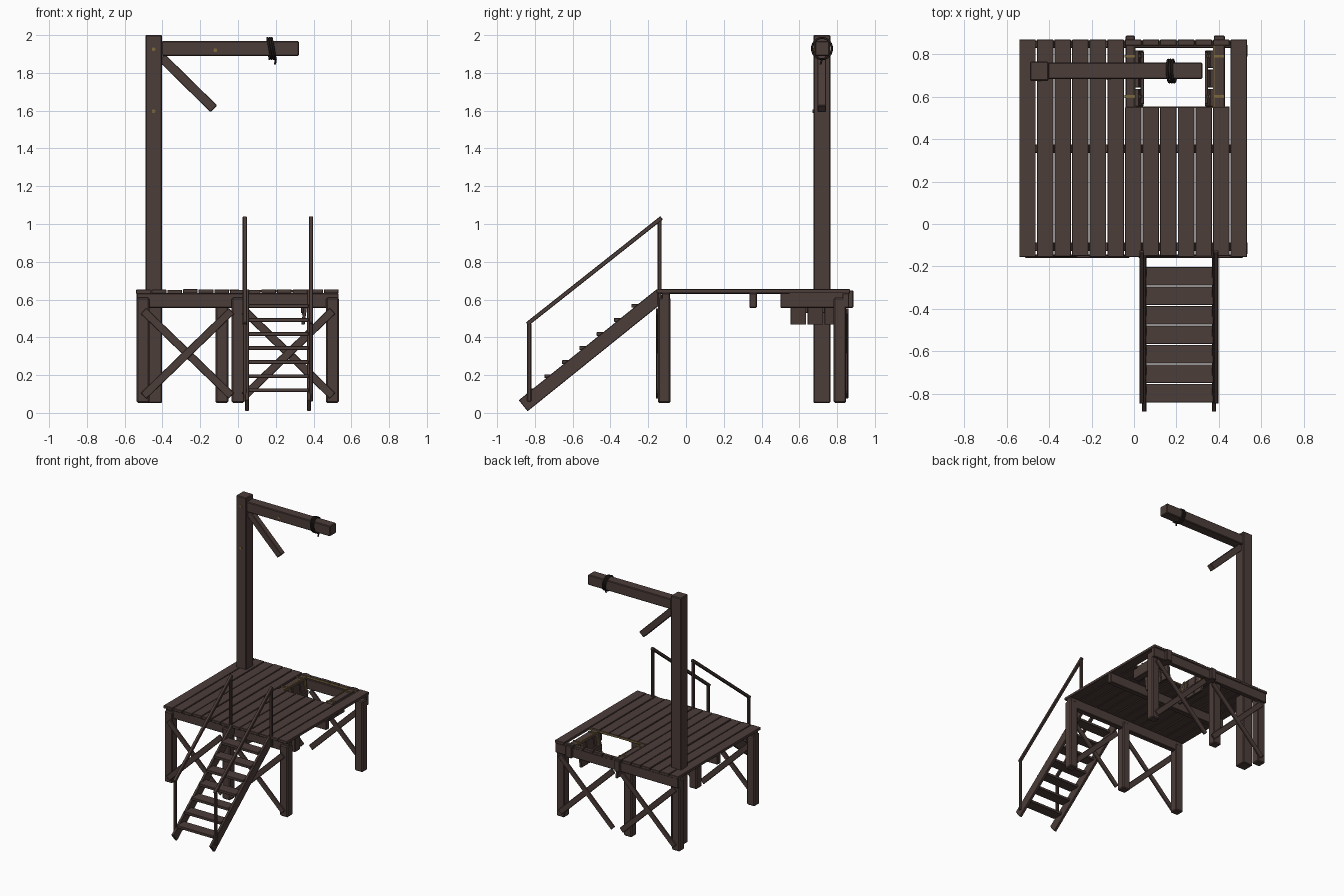
import bpy, math, random
from mathutils import Vector, Matrix

random.seed(4)
cube = bpy.data.objects.get("Cube")
if cube:
    bpy.data.objects.remove(cube)


def material(name, rgb):
    m = bpy.data.materials.new(name)
    m.use_nodes = True
    m.diffuse_color = (*rgb, 1)
    m.node_tree.nodes["Principled BSDF"].inputs["Base Color"].default_value = (*rgb, 1)
    return m


WOOD = material("dark_wood", (0.072, 0.047, 0.041))
ROPE = material("dark_rope", (0.018, 0.014, 0.012))
BRASS = material("dull_brass", (0.2, 0.14, 0.045))


def box(name, x, y, z, mat=WOOD, bevel=0.004):
    """Box from three (low, high) ranges."""
    bpy.ops.mesh.primitive_cube_add(size=1)
    ob = bpy.context.object
    ob.name = name
    size = [b - a for a, b in (x, y, z)]
    ob.data.transform(Matrix.Diagonal((*size, 1)))
    ob.location = [(a + b) / 2 for a, b in (x, y, z)]
    ob.data.materials.append(mat)
    if bevel:
        mod = ob.modifiers.new("worn_edges", "BEVEL")
        mod.width, mod.segments = bevel, 1
    return ob


def bar(name, start, end, wide, thick, side, mat=WOOD, bevel=0.003):
    """Beam between two points; thick is measured along the side axis."""
    a, b, s = Vector(start), Vector(end), Vector(side)
    d = (b - a).normalized()
    n = s.cross(d)
    half = (b - a).length / 2
    ob = box(name, (-half, half), (-wide / 2, wide / 2), (-thick / 2, thick / 2), mat, bevel)
    ob.matrix_world = Matrix.Translation((a + b) / 2) @ Matrix((d, n, s)).transposed().to_4x4()
    return ob


X, Y = (1, 0, 0), (0, 1, 0)
HOLE_FRONT, HOLE_BACK = 0.55, 0.84

# Deck planks, cut short around the trapdoor opening
PITCH = 0.0829
for i in range(13):
    x = (-0.54 + i * PITCH, -0.54 + i * PITCH + 0.0775)
    lift = random.uniform(-0.002, 0.002)
    z = (0.632 + lift, 0.653 + lift)
    front = -0.153 + random.uniform(-0.003, 0.003)
    opening = 6 <= i <= 11
    box(f"deck_plank_{i + 1}", x, (front, HOLE_FRONT if opening else 0.868), z, bevel=0.002)
    if opening:
        box(f"deck_plank_end_{i + 1}", x, (HOLE_BACK, 0.868), z, bevel=0.002)

# Cross beams under the planks
for name, y in (("front", (-0.128, -0.086)), ("middle", (0.335, 0.375)), ("back", (0.828, 0.864))):
    box(name + "_cross_beam", (-0.537, 0.533), y, (0.556, 0.634))

# Trapdoor side joists
for name, x in (("right", (-0.04, 0.004)), ("left", (0.376, 0.428))):
    box(name + "_trap_joist", x, (0.5, 0.886), (0.556, 0.648))

# Legs, with the back middle one moved clear of the trapdoor
for row, y, middle in (("front", -0.115, 0), ("back", 0.815, -0.085)):
    for name, x in (("right", -0.503), ("middle", middle), ("left", 0.5)):
        box(f"{row}_{name}_leg", (x - 0.034, x + 0.034), (y - 0.033, y + 0.033),
            (0.053, 0.61), bevel=0.007)

# Crossed braces on the front and back
for row, y, out in (("front", -0.15, -1), ("back", 0.85, 1)):
    for name, x0, x1 in (("right", -0.5, -0.035), ("left", 0.035, 0.5)):
        for n, (za, zb) in enumerate(((0.54, 0.09), (0.09, 0.54))):
            yy = y + out * 0.004 * n
            bar(f"{row}_{name}_brace_{n + 1}", (x0, yy, za), (x1, yy, zb), 0.043, 0.012, Y)

# Upright post, overhead beam and short diagonal strut
box("upright_post", (-0.49, -0.402), (0.674, 0.764), (0.053, 2.0), bevel=0.005)
box("overhead_beam", (-0.404, 0.322), (0.682, 0.76), (1.889, 1.969), bevel=0.005)
bar("diagonal_strut", (-0.405, 0.718, 1.882), (-0.128, 0.718, 1.61), 0.05, 0.045, Y)

# Brass pegs on the post and beam
for n, (x, y, z) in enumerate(((-0.447, 0.674, 1.925), (-0.12, 0.682, 1.92), (-0.447, 0.674, 1.597))):
    bpy.ops.mesh.primitive_cylinder_add(vertices=10, radius=0.01, depth=0.008,
                                        location=(x, y, z), rotation=(math.pi / 2, 0, 0))
    peg = bpy.context.object
    peg.name = f"brass_peg_{n + 1}"
    peg.data.materials.append(BRASS)

# Rope wound around the beam, with a loose tail
curve = bpy.data.curves.new("rope_coil", "CURVE")
curve.dimensions = "3D"
curve.bevel_depth, curve.bevel_resolution = 0.0055, 2
spline = curve.splines.new("POLY")
TURNS, STEPS = 3, 24
spline.points.add(TURNS * STEPS + 1)
for k in range(TURNS * STEPS + 1):
    a = 2 * math.pi * k / STEPS - math.pi / 2
    x = 0.158 + 0.034 * k / (TURNS * STEPS) + 0.008 * math.sin(a + math.pi)
    spline.points[k].co = (x, 0.72 + 0.053 * math.cos(a), 1.929 + 0.056 * math.sin(a), 1)
spline.points[-1].co = (0.196, 0.712, 1.845, 1)
curve.use_fill_caps = True
rope = bpy.data.objects.new("rope_coil", curve)
rope.data.materials.append(ROPE)
bpy.context.collection.objects.link(rope)

# Two trapdoor leaves hanging open, each of three boards with a batten and hinges
for name, hinge_x, inward, joist in (("right", 0.014, 1, -0.02), ("left", 0.366, -1, 0.4)):
    low_x = hinge_x + inward * 0.022
    for n in range(3):
        y = 0.595 + n * 0.09
        bar(f"{name}_trap_board_{n + 1}", (hinge_x, y, 0.64), (low_x, y, 0.468),
            0.083, 0.018, Vector((0.172, 0, inward * 0.022)).normalized(), bevel=0.002)
    bx = hinge_x + inward * 0.025
    box(name + "_trap_batten", (bx - 0.008, bx + 0.008), (0.565, 0.81), (0.53, 0.56), bevel=0.002)
    for n, y in enumerate((0.6, 0.79)):
        box(f"{name}_hinge_plate_{n + 1}", (joist - 0.024, joist + 0.026),
            (y - 0.006, y + 0.006), (0.646, 0.653), BRASS, 0)
        sx = hinge_x + inward * 0.016
        bar(f"{name}_hinge_strap_{n + 1}", (sx - inward * 0.004, y, 0.64), (sx + inward * 0.01, y, 0.52),
            0.014, 0.006, Vector((0.12, 0, inward * 0.014)).normalized(), BRASS, 0)
    edge = 0.005 if inward > 0 else 0.375
    box(name + "_trap_trim", (edge - 0.003, edge + 0.003), (HOLE_FRONT, HOLE_BACK), (0.64, 0.651), BRASS, 0)
for name, y in (("front", HOLE_FRONT), ("back", HOLE_BACK)):
    box(name + "_trap_trim", (0.005, 0.45), (y - 0.003, y + 0.003), (0.64, 0.65), BRASS, 0)

# Stair treads
for i in range(7):
    y, z = -0.84 + 0.0917 * i, 0.13 + 0.0745 * i
    box(f"stair_tread_{i + 1}", (0.055, 0.373), (y, y + 0.088), (z - 0.02, z), bevel=0.002)

# Stringers and handrails on both sides of the stair
for name, sx, rx in (("right", 0.048, 0.036), ("left", 0.376, 0.386)):
    bar(name + "_stringer", (sx, -0.862, 0.038), (sx, -0.13, 0.627), 0.075, 0.02, X)
    box(name + "_lower_rail_post", (rx - 0.01, rx + 0.01), (-0.841, -0.819), (0.06, 0.475))
    box(name + "_upper_rail_post", (rx - 0.01, rx + 0.01), (-0.15, -0.129), (0.57, 1.03))
    bar(name + "_handrail", (rx, -0.841, 0.47), (rx, -0.129, 1.033), 0.022, 0.022, X)
